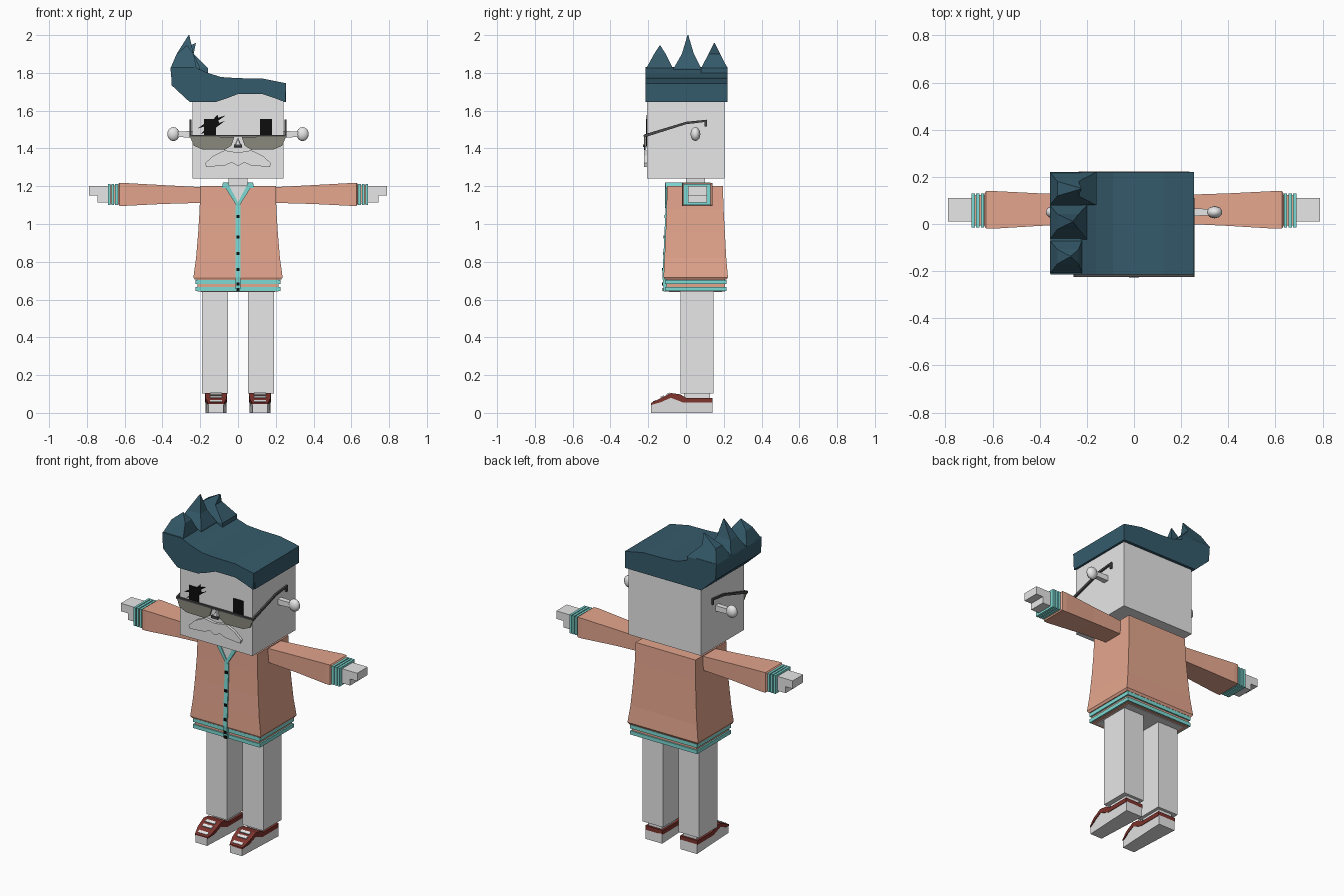
import bpy, bmesh, math
from mathutils import Vector

if "Cube" in bpy.data.objects:
    bpy.data.objects.remove(bpy.data.objects["Cube"], do_unlink=True)


def material(name, r, g, b):
    m = bpy.data.materials.new(name)
    m.use_nodes = True
    m.diffuse_color = (r, g, b, 1)
    m.node_tree.nodes["Principled BSDF"].inputs["Base Color"].default_value = (r, g, b, 1)
    return m


PALE = material("pale_grey", .8, .8, .8)
SALMON = material("salmon_knit", .78, .38, .27)
TEAL = material("turquoise_trim", .21, .70, .66)
HAIR = material("dark_blue_hair", .036, .105, .148)
RED = material("dark_red", .21, .034, .027)
LENS = material("olive_lens", .25, .25, .20)
FRAME = material("charcoal_frame", .07, .07, .07)
BLACK = material("black", .004, .004, .004)

# Maps (along, u, v) to world space for each building axis
AXES = {"x": lambda a, u, v: (a, u, v),
        "y": lambda a, u, v: (u, a, v),
        "z": lambda a, u, v: (u, v, a)}


def skin(name, rings, mat):
    """Join matching rings of points into a closed solid."""
    bm = bmesh.new()
    loops = [[bm.verts.new(p) for p in ring] for ring in rings]
    for a, b in zip(loops, loops[1:]):
        for i in range(len(a)):
            j = (i + 1) % len(a)
            bm.faces.new((a[i], a[j], b[j], b[i]))
    bm.faces.new(loops[0])
    bm.faces.new(loops[-1])
    bmesh.ops.recalc_face_normals(bm, faces=bm.faces)
    me = bpy.data.meshes.new(name)
    bm.to_mesh(me)
    bm.free()
    me.materials.append(mat)
    ob = bpy.data.objects.new(name, me)
    bpy.context.scene.collection.objects.link(ob)
    return ob


def prism(name, pts, axis, a, b, mat):
    return skin(name, [[AXES[axis](t, u, v) for u, v in pts] for t in (a, b)], mat)


def loft(name, axis, sections, mat):
    """Rectangular sections: (along, u0, u1, v0, v1)."""
    rings = [[AXES[axis](a, u, v) for u, v in ((u0, v0), (u1, v0), (u1, v1), (u0, v1))]
             for a, u0, u1, v0, v1 in sections]
    return skin(name, rings, mat)


def box(name, x0, x1, y0, y1, z0, z1, mat):
    return loft(name, "z", [(z0, x0, x1, y0, y1), (z1, x0, x1, y0, y1)], mat)


def flip(pts):
    return [(-x, z) for x, z in pts]


# Head and neck
box("head", -.242, .242, -.206, .203, 1.24, 1.72, PALE)
box("neck", -.05, .05, 0, .1, 1.18, 1.25, PALE)

# Hair: block, wavy fringe and three swept spikes
top = [(.255, 1.745), (.13, 1.77), (0, 1.772), (-.09, 1.778), (-.16, 1.8),
       (-.23, 1.83), (-.355, 1.83), (-.352, 1.735), (-.255, 1.645)]
fringe = [(-.12, 1.645), (-.06, 1.665), (0, 1.688), (.13, 1.688), (.19, 1.668), (.25, 1.645)]
prism("hair", top + [(.255, 1.645)], "y", -.2, .22, HAIR)
prism("hair_fringe", top + fringe, "y", -.214, -.198, HAIR)
for name, y0, y1, back, tx, ty, tz in (("front", -.21, -.07, -.22, -.27, -.138, 1.945),
                                       ("middle", -.065, .08, -.2, -.26, .01, 2.0),
                                       ("back", .08, .22, -.16, -.225, .15, 1.958)):
    w = (y1 - y0) * .22
    loft("hair_spike_" + name, "z", [
        (1.79, -.355, back, y0, y1), (1.825, -.357, back, y0, y1),
        (1.9, -.325, -.235, ty - w, ty + w),
        (tz, tx - .002, tx + .002, ty - .002, ty + .002)], HAIR)

# Eyes, one of them slashed
for x in (-.148, .148):
    box("eye", x - .032, x + .032, -.211, -.2, 1.41, 1.556, BLACK)
for dz, x0, x1 in ((0, -.2, -.07), (.03, -.215, -.065)):
    prism("eye_slash", [(x0, 1.475 + dz), (-.13, 1.5 + dz), (x1, 1.545 + dz),
                        (-.15, 1.52 + dz)], "y", -.21, -.2, BLACK)
prism("eye_slash_tall", [(-.145, 1.54), (-.1, 1.53), (-.108, 1.578)], "y", -.21, -.2, BLACK)

# Moustache and nose
half = [(.07, 1.39), (.13, 1.362), (.175, 1.322), (.168, 1.302), (.07, 1.31), (.033, 1.325)]
prism("moustache", [(0, 1.378)] + half + [(0, 1.307)] + flip(half)[::-1], "y", -.222, -.2, PALE)
skin("nose", [[(-.022, -.2, 1.405), (.022, -.2, 1.405), (0, -.2, 1.46)],
              [(-.016, -.225, 1.408), (.016, -.225, 1.408), (0, -.212, 1.45)]], PALE)

# Glasses
lens = [(.02, 1.46), (.255, 1.466), (.235, 1.415), (.19, 1.395), (.07, 1.393), (.035, 1.415)]
temple = [(-.222, 1.458), (0, 1.528), (.098, 1.54), (.098, 1.515), (.11, 1.515),
          (.11, 1.552), (0, 1.541), (-.222, 1.474)]
for side, word in ((1, "left"), (-1, "right")):
    prism(word + "_lens", lens if side > 0 else flip(lens), "y", -.222, -.214, LENS)
    prism(word + "_temple", temple, "x", side * .247, side * .257, FRAME)
box("glasses_bar", -.257, .257, -.224, -.213, 1.462, 1.472, FRAME)
box("glasses_bridge", -.022, .022, -.228, -.214, 1.408, 1.422, FRAME)

# Cardigan body and ribbed hem
loft("cardigan", "z", [
    (.705, -.228, .228, -.112, .214), (.718, -.236, .236, -.119, .222),
    (.82, -.222, .222, -.114, .213), (.95, -.211, .211, -.108, .206),
    (1.08, -.203, .203, -.103, .199), (1.2, -.2, .2, -.1, .195)], SALMON)
box("hem_core", -.215, .215, -.104, .206, .643, .71, SALMON)
for z in (.645, .682):
    box("hem_band", -.224, .224, -.111, .214, z, z + .022, TEAL)
box("hips", -.195, .195, -.09, .19, .64, .66, PALE)

# Button strip and buttons
loft("button_strip", "z", [(.643, -.013, .013, -.118, -.1), (.7, -.013, .013, -.122, -.1),
                           (.72, -.013, .013, -.125, -.1), (.95, -.013, .013, -.114, -.1),
                           (1.1, -.013, .013, -.108, -.09)], TEAL)
for z, y in ((1.04, -.115), (.93, -.119), (.845, -.122), (.76, -.127), (.682, -.126), (.653, -.124)):
    box("button", -.009, .009, y, y + .012, z - .008, z + .008, BLACK)

# Neck opening and collar
prism("neckline", [(0, 1.095), (.062, 1.205), (-.062, 1.205)], "y", -.106, -.09, PALE)
for s in (1, -1):
    prism("collar_front", [(0, 1.085), (s * .082, 1.215), (s * .055, 1.22), (0, 1.115)],
          "y", -.111, -.09, TEAL)
    prism("collar_side", [(s * .055, 1.19), (s * .085, 1.19), (s * .08, 1.22), (s * .058, 1.22)],
          "y", -.108, .13, TEAL)
box("collar_back", -.08, .08, .11, .13, 1.19, 1.22, TEAL)

# Shoe side outlines
sole = [(-.185, 0), (.14, 0), (.14, .058), (-.01, .058), (-.08, .085), (-.13, .062), (-.185, .046)]
strap = [(-.185, .042), (-.135, .056), (-.08, .08), (-.015, .055), (.14, .055), (.14, .08),
         (0, .08), (-.03, .098), (-.08, .105), (-.14, .075), (-.185, .052)]


def shoe_part(name, outline, x, width, mat):
    """Extruded outline, narrowed towards the toe."""
    def half_width(y):
        return width * (.72 if y < -.18 else .95 if y < -.12 else 1)
    return skin(name, [[(x + s * half_width(y), y, z) for y, z in outline] for s in (-1, 1)], mat)


for s, word in ((1, "left"), (-1, "right")):
    # Ear: stem with a rounded knob
    loft(word + "_ear_stem", "x", [(s * .235, .034, .066, 1.458, 1.492),
                                   (s * .32, .036, .064, 1.46, 1.49)], PALE)
    bpy.ops.mesh.primitive_uv_sphere_add(segments=10, ring_count=8, radius=1,
                                         location=(s * .342, .05, 1.476))
    knob = bpy.context.object
    knob.name = word + "_ear_knob"
    knob.scale = (.034, .026, .037)
    knob.data.materials.append(PALE)
    bpy.ops.object.shade_smooth_by_angle(angle=math.radians(50))

    # Sleeve, ribbed cuff and hand
    loft(word + "_sleeve", "x", [(s * .19, .002, .123, 1.112, 1.195),
                                 (s * .4, -.008, .13, 1.106, 1.206),
                                 (s * .6, -.02, .14, 1.096, 1.217),
                                 (s * .628, -.019, .139, 1.096, 1.217),
                                 (s * .634, -.01, .13, 1.105, 1.21)], SALMON)
    box(word + "_cuff_core", s * .625, s * .685, -.006, .122, 1.108, 1.205, SALMON)
    for x in (.636, .656, .675):
        box(word + "_cuff_band", s * x, s * (x + .014), -.014, .13, 1.101, 1.212, TEAL)
    box(word + "_hand", s * .68, s * .79, .01, .11, 1.152, 1.2, PALE)
    box(word + "_thumb", s * .68, s * .743, .01, .11, 1.113, 1.16, PALE)

    # Leg, ankle and shoe
    x = s * .116
    box(word + "_leg", s * .052, s * .19, -.03, .145, .103, .65, PALE)
    box(word + "_ankle", x - .045, x + .045, -.01, .128, .05, .11, PALE)
    shoe_part(word + "_shoe_sole", sole, x, .055, PALE)
    shoe_part(word + "_shoe_upper", strap, x, .058, RED)
    for y, z in ((-.165, .061), (-.125, .085), (-.095, .1)):
        lace = box(word + "_shoe_lace", -.032, .032, -.009, .009, -.004, .004, PALE)
        lace.location = (x, y, z)
        lace.rotation_euler.x = .42
